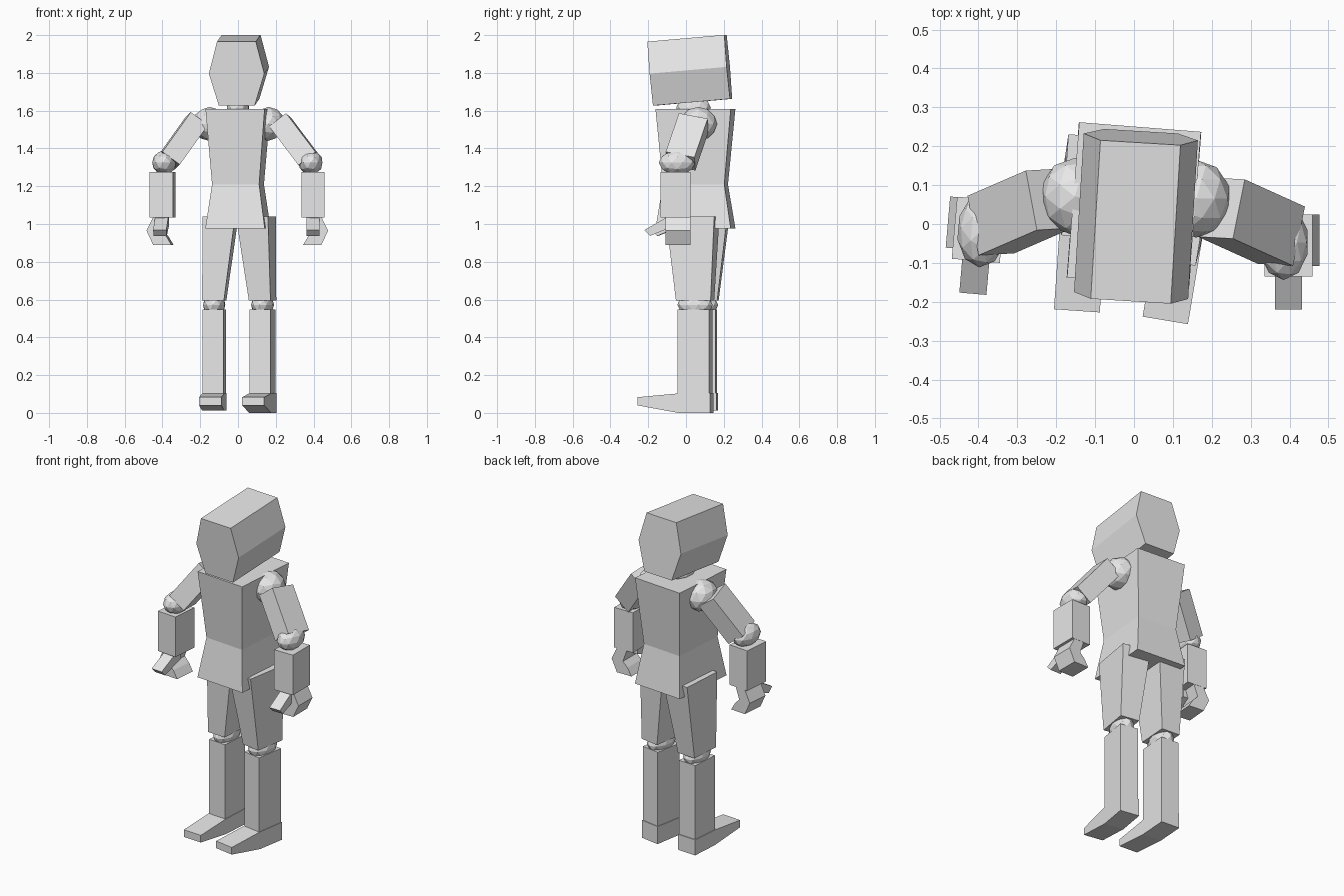
import bpy, bmesh, math
from mathutils import Matrix, Vector

if "Cube" in bpy.data.objects:
    bpy.data.objects.remove(bpy.data.objects["Cube"])

grey = bpy.data.materials.new("light_grey")
grey.diffuse_color = (0.8, 0.8, 0.8, 1)
grey.use_nodes = True
grey.node_tree.nodes["Principled BSDF"].inputs["Base Color"].default_value = grey.diffuse_color


def finish(name, bm, matrix):
    bmesh.ops.recalc_face_normals(bm, faces=bm.faces)
    me = bpy.data.meshes.new(name)
    bm.to_mesh(me)
    bm.free()
    me.materials.append(grey)
    ob = bpy.data.objects.new(name, me)
    ob.matrix_world = matrix
    bpy.context.collection.objects.link(ob)
    return ob


def place(loc, yaw=0, pitch=0):
    return (Matrix.Translation(loc) @ Matrix.Rotation(math.radians(yaw), 4, 'Z')
            @ Matrix.Rotation(math.radians(pitch), 4, 'X'))


def loft(name, rings, matrix):
    """Join rings with equal point counts and cap both ends."""
    bm = bmesh.new()
    loops = [[bm.verts.new(p) for p in ring] for ring in rings]
    n = len(loops[0])
    for a, b in zip(loops, loops[1:]):
        for i in range(n):
            j = (i + 1) % n
            bm.faces.new((a[i], a[j], b[j], b[i]))
    bm.faces.new(loops[0])
    bm.faces.new(loops[-1])
    return finish(name, bm, matrix)


def rect(cx, cy, z, hx, hy):
    return [(cx - hx, cy - hy, z), (cx + hx, cy - hy, z),
            (cx + hx, cy + hy, z), (cx - hx, cy + hy, z)]


def prism_x(name, profile, hx, matrix):
    """Extrude a (y, z) profile along x."""
    return loft(name, [[(x, y, z) for y, z in profile] for x in (-hx, hx)], matrix)


def prism_y(name, profile, hy, matrix):
    """Extrude an (x, z) profile along y."""
    return loft(name, [[(x, y, z) for x, z in profile] for y in (-hy, hy)], matrix)


def ball(name, loc, radii, yaw=0):
    bm = bmesh.new()
    bmesh.ops.create_icosphere(bm, subdivisions=2, radius=1)
    bmesh.ops.scale(bm, vec=radii, verts=bm.verts)
    return finish(name, bm, place(loc, yaw))


# Head: six-sided prism tipped slightly upward
hexagon = [(-0.103, 0.17), (0.103, 0.17), (0.147, 0),
           (0.095, -0.17), (-0.095, -0.17), (-0.147, 0)]
prism_y("head", hexagon, 0.205, place((0.005, 0.02, 1.814), -3.5, 5))
ball("neck", (0, 0.04, 1.615), (0.06, 0.092, 0.065), -4)

# Torso with narrow waist
loft("torso", [rect(0, 0, 0.975, 0.158, 0.2), rect(0, 0, 1.21, 0.125, 0.163),
               rect(0, 0, 1.61, 0.157, 0.2)], place((0, 0.05, 0), -4.5))

# Legs: side, hip centre, knee centre, yaw, ground offset
for side, hip, knee, yaw, lift in (
        ("left", (-0.092, 0.095), (-0.126, 0.076), -4, 0.012),
        ("right", (0.095, 0.035), (0.13, 0.048), -9.5, 0.0)):
    at = place((knee[0], knee[1], 0), yaw)
    off = Matrix.Rotation(math.radians(-yaw), 2) @ Vector(
        (hip[0] - knee[0], hip[1] - knee[1]))
    loft(side + "_thigh", [rect(0, 0, 0.595, 0.058, 0.093),
                           rect(off.x, off.y, 1.04, 0.086, 0.13)], at)
    ball(side + "_knee", (knee[0], knee[1], 0.572), (0.06, 0.095, 0.06), yaw)
    loft(side + "_shin", [rect(0, 0, 0.1, 0.056, 0.085),
                          rect(0, 0, 0.548, 0.056, 0.085)], at)
    prism_x(side + "_foot", [(-0.30, 0.04), (-0.30, 0.083), (-0.08, 0.103),
                             (0.09, 0.105), (0.09, lift), (-0.08, lift)], 0.059, at)

# Arms: side sign, shoulder, upper arm centre, its direction, elbow, forearm centre, yaw
arms = (
    ("left", -1, (-0.152, 0.07, 1.53), (-0.293, 0.031, 1.44), (-0.15, -0.065, -0.21),
     (-0.39, -0.015, 1.325), (-0.40, -0.015), -5),
    ("right", 1, (0.16, 0.065, 1.53), (0.302, 0.006, 1.435), (0.155, -0.07, -0.205),
     (0.385, -0.047, 1.325), (0.397, -0.055), 0))
for side, s, shoulder, centre, direction, elbow, fore, yaw in arms:
    ball(side + "_shoulder", shoulder, (0.09, 0.1, 0.09))

    # Upper arm: box aligned to its direction
    az = Vector(direction).normalized()
    ay = Vector((0.02 * s, 0.16, -0.015))
    ay = (ay - az * ay.dot(az)).normalized()
    ax = ay.cross(az)
    turn = Matrix((ax, ay, az)).transposed().to_4x4()
    loft(side + "_upper_arm", [rect(0, 0, z, 0.057, 0.079) for z in (-0.133, 0.133)],
         Matrix.Translation(centre) @ turn)
    ball(side + "_elbow", elbow, (0.065, 0.097, 0.065), yaw)

    at = place((fore[0], fore[1], 0), yaw)
    loft(side + "_forearm", [rect(0, 0, z, 0.062, 0.08) for z in (1.035, 1.275)], at)

    # Curled hand, bulging outward, with a thumb pointing forward
    palm = [(-0.02, 1.036), (0.045, 1.036), (0.08, 0.965),
            (0.045, 0.89), (-0.052, 0.89), (-0.025, 0.935), (0.005, 0.965)]
    prism_y(side + "_hand", [(s * x, z) for x, z in palm], 0.066,
            at @ Matrix.Translation((0, 0.013, 0)))
    prism_x(side + "_thumb", [(0.0, 1.034), (-0.05, 1.034), (-0.165, 0.968),
                              (-0.135, 0.937), (-0.05, 0.972), (0.0, 0.99)], 0.035, at)
